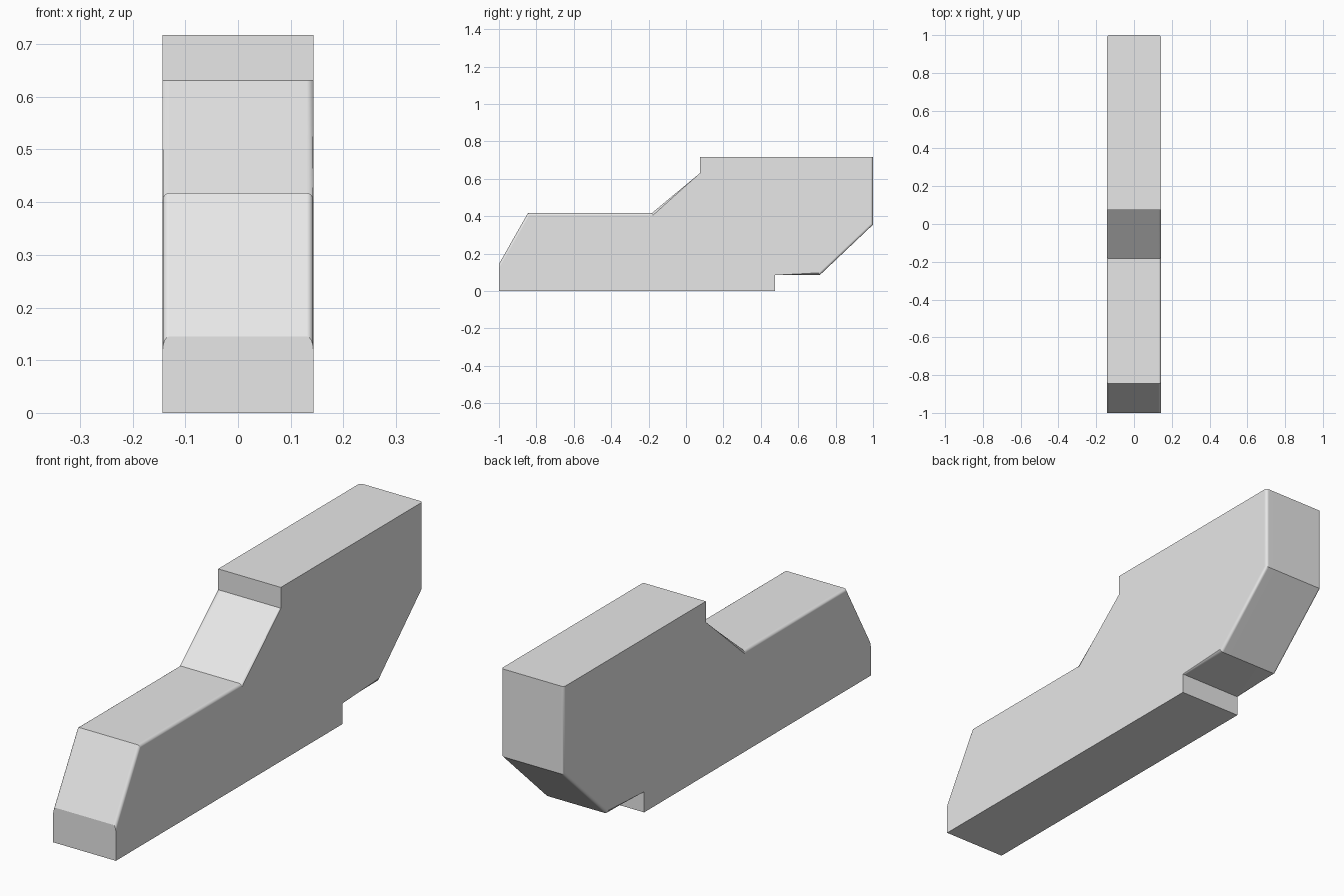
import bpy
import bmesh
import math
from mathutils import Vector

cube = bpy.data.objects.get("Cube")
if cube:
    bpy.data.objects.remove(cube, do_unlink=True)

HALF_WIDTH = 0.143
ROUNDING = 0.0125

# Side outline as (y, z); True rounds the long side edges starting there
OUTLINE = [
    (-1.0, 0.0, False),      # underside
    (0.477, 0.0, False),     # rear step
    (0.477, 0.085, True),    # rear ledge
    (0.715, 0.085, True),    # rear lower slope
    (1.0, 0.355, True),      # back
    (1.0, 0.717, False),     # upper top
    (0.075, 0.717, False),   # upper step
    (0.075, 0.631, True),    # middle slope
    (-0.182, 0.417, True),   # lower top
    (-0.845, 0.417, True),   # front slope
    (-1.0, 0.145, False),    # front
]

grey = bpy.data.materials.new("light_grey")
grey.use_nodes = True
color = (0.8, 0.8, 0.8, 1.0)
grey.diffuse_color = color
grey.node_tree.nodes["Principled BSDF"].inputs["Base Color"].default_value = color

# Extrude the outline across the width
bm = bmesh.new()
right = [bm.verts.new((-HALF_WIDTH, y, z)) for y, z, _ in OUTLINE]
side = bm.faces.new(right)
result = bmesh.ops.extrude_face_region(bm, geom=[side], use_keep_orig=True)
left = [v for v in result["geom"] if isinstance(v, bmesh.types.BMVert)]
bmesh.ops.translate(bm, verts=left, vec=Vector((2 * HALF_WIDTH, 0, 0)))
bmesh.ops.recalc_face_normals(bm, faces=bm.faces[:])

# Round the chosen side edges
spans = []
for i, (y, z, rounded) in enumerate(OUTLINE):
    if rounded:
        y2, z2, _ = OUTLINE[(i + 1) % len(OUTLINE)]
        spans.append(Vector((0, (y + y2) / 2, (z + z2) / 2)))


def is_rounded(edge):
    a, b = (v.co for v in edge.verts)
    middle = (a + b) / 2
    middle.x = 0
    return abs(a.x - b.x) < 0.001 and any((middle - s).length < 0.001 for s in spans)


bmesh.ops.bevel(bm, geom=[e for e in bm.edges if is_rounded(e)], offset=ROUNDING,
                offset_type='OFFSET', segments=4, profile=0.5, affect='EDGES')

mesh = bpy.data.meshes.new("body")
bm.to_mesh(mesh)
bm.free()
mesh.materials.append(grey)
body = bpy.data.objects.new("body", mesh)
bpy.context.collection.objects.link(body)

# Smooth roundings with flat main faces
bpy.ops.object.select_all(action='DESELECT')
body.select_set(True)
bpy.context.view_layer.objects.active = body
bpy.ops.object.shade_smooth_by_angle(angle=math.radians(26))
normals = body.modifiers.new("flat_faces", 'WEIGHTED_NORMAL')
normals.keep_sharp = True
